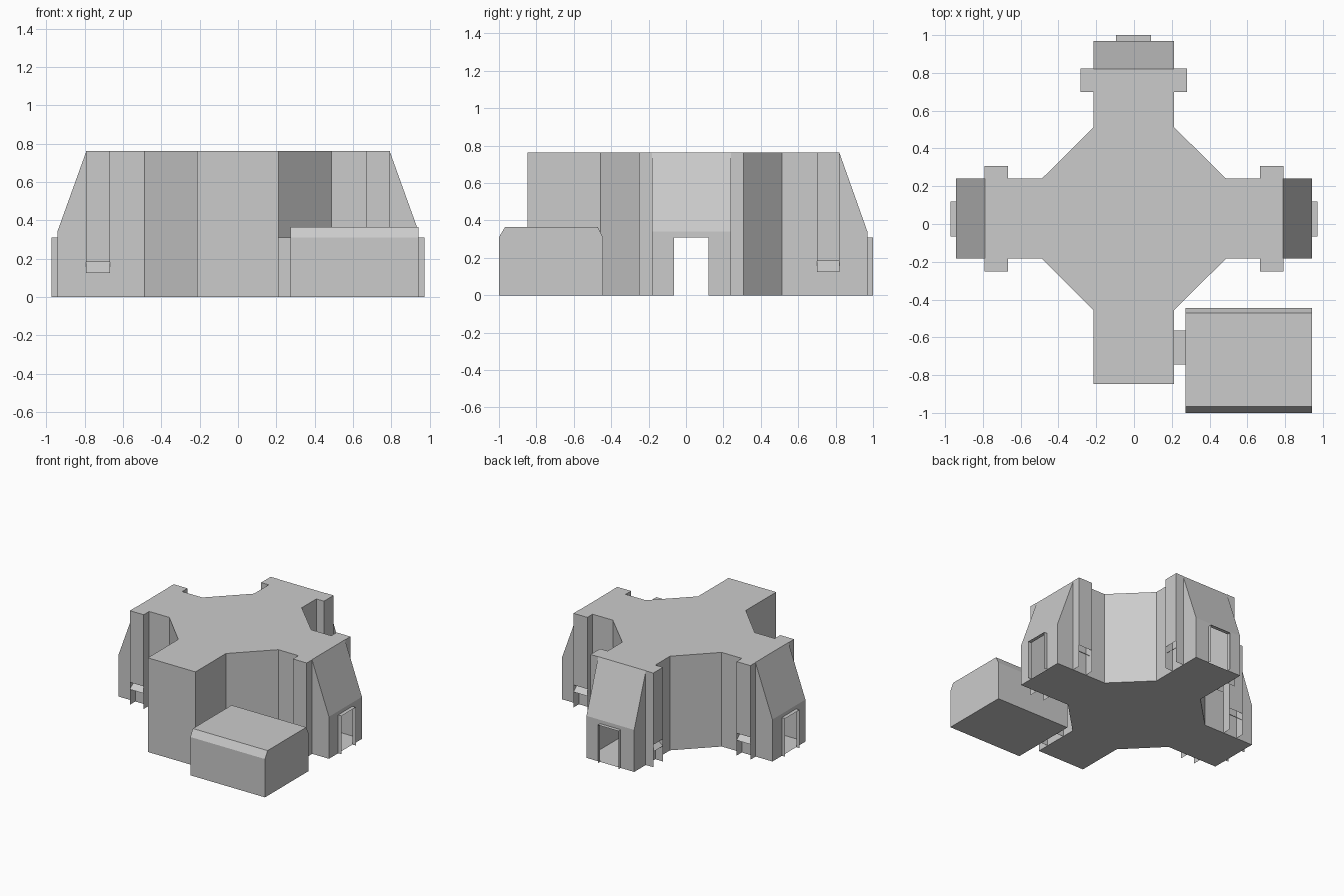
import bpy, bmesh

if "Cube" in bpy.data.objects:
    bpy.data.objects.remove(bpy.data.objects["Cube"])

TOP, MID, DOOR_H = 0.762, 0.34, 0.31


def make(name, faces):
    """Flat-faced object from a list of polygons given as point lists."""
    bm = bmesh.new()
    for f in faces:
        bm.faces.new([bm.verts.new(p) for p in f])
    bmesh.ops.remove_doubles(bm, verts=bm.verts, dist=0.0005)
    bmesh.ops.recalc_face_normals(bm, faces=bm.faces)
    me = bpy.data.meshes.new(name)
    bm.to_mesh(me)
    bm.free()
    ob = bpy.data.objects.new(name, me)
    bpy.context.collection.objects.link(ob)
    return ob


def outline(side, north):
    """Cross-shaped plan with chamfered inner corners."""
    return [(side, -0.182), (side, 0.24), (0.488, 0.24), (0.212, 0.512),
            (0.212, north), (-0.215, north), (-0.215, 0.512), (-0.488, 0.24),
            (-side, 0.24), (-side, -0.182), (-0.488, -0.182), (-0.215, -0.457),
            (-0.215, -0.847), (0.212, -0.847), (0.212, -0.457), (0.488, -0.182)]


low, high = outline(0.942, 0.97), outline(0.79, 0.82)
# centre of each doorway, keyed by the outline edge it sits in
doors = {0: ('east', 0.027), 4: ('north', -0.002), 8: ('west', 0.027)}
HALF = 0.092

# Main building: hollow shell with sloped arm ends and open doorways
faces = [[(x, y, 0) for x, y in low], [(x, y, TOP) for x, y in high]]
n = len(low)
for i in range(n):
    j = (i + 1) % n
    a, b, c, d = low[i], low[j], high[i], high[j]
    faces.append([(*a, MID), (*b, MID), (*d, TOP), (*c, TOP)])
    wall = [(*a, 0), (*a, MID), (*b, MID), (*b, 0)]
    if i in doors:
        axis = 0 if i == 4 else 1
        mid = doors[i][1]
        s = 1 if b[axis] > a[axis] else -1

        def jamb(t, z):
            p = [a[0], a[1], z]
            p[axis] = t
            return tuple(p)
        wall += [jamb(mid + s * HALF, 0), jamb(mid + s * HALF, DOOR_H),
                 jamb(mid - s * HALF, DOOR_H), jamb(mid - s * HALF, 0)]
    faces.append(wall)
make('main_building', faces)


def orient(swap):
    return (lambda u, v, z: (v, u, z)) if swap else (lambda u, v, z: (u, v, z))


def tube(name, u0, u1, v0, v1, swap=False):
    """Open passage: two sides and a roof."""
    P = orient(swap)
    sides = [[P(u0, v, 0), P(u1, v, 0), P(u1, v, DOOR_H), P(u0, v, DOOR_H)] for v in (v0, v1)]
    roof = [P(u0, v0, DOOR_H), P(u1, v0, DOOR_H), P(u1, v1, DOOR_H), P(u0, v1, DOOR_H)]
    make(name, sides + [roof])


# Projecting door surrounds
tube('east_door_frame', 0.942, 0.972, 0.027 - HALF, 0.027 + HALF)
tube('west_door_frame', -0.942, -0.972, 0.027 - HALF, 0.027 + HALF)
tube('north_door_frame', 0.97, 1.0, -0.002 - HALF, -0.002 + HALF, True)


def buttress(name, u0, u1, wall, out, swap=False):
    """Pier with a vent opening and sloped hood near the ground."""
    P = orient(swap)
    f = [[P(u, wall, 0), P(u, out, 0), P(u, out, TOP), P(u, wall, TOP)] for u in (u0, u1)]
    for (va, za), (vb, zb) in (((out, 0.182), (out, TOP)),
                               ((out, TOP), (wall, TOP)),
                               ((wall, 0.182), (out, 0.125))):
        f.append([P(u0, va, za), P(u1, va, za), P(u1, vb, zb), P(u0, vb, zb)])
    make(name, f)


# Buttresses on both sides of the three door arms
for label, s in (('east', 1), ('west', -1)):
    buttress(label + '_buttress_back', s * 0.668, s * 0.792, 0.24, 0.308)
    buttress(label + '_buttress_front', s * 0.668, s * 0.792, -0.182, -0.252)
buttress('north_buttress_right', 0.70, 0.822, 0.212, 0.28, True)
buttress('north_buttress_left', 0.70, 0.822, -0.215, -0.283, True)

# Low annex with bevelled roof edges, and its link to the front arm
profile = [(-1, 0), (-1, 0.31), (-0.967, 0.366), (-0.472, 0.366), (-0.445, 0.31), (-0.445, 0)]
x0, x1 = 0.273, 0.942
annex = [[(x, y, z) for y, z in profile] for x in (x0, x1)]
for i in range(6):
    p, q = profile[i], profile[(i + 1) % 6]
    annex.append([(x0, *p), (x1, *p), (x1, *q), (x0, *q)])
make('annex', annex)
tube('annex_link', 0.212, 0.273, -0.745, -0.565)
